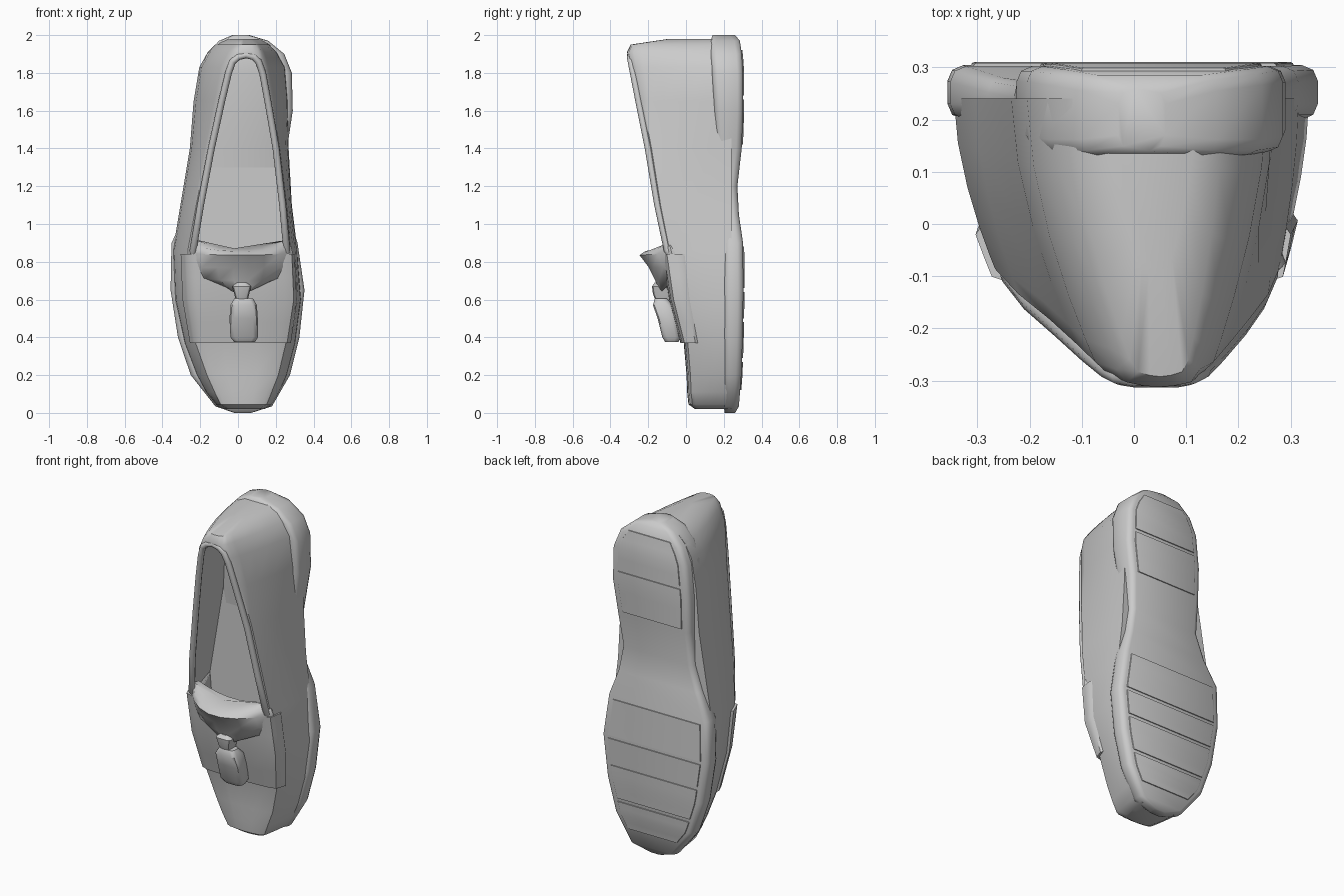
import bpy, bmesh, math

if "Cube" in bpy.data.objects:
    bpy.data.objects.remove(bpy.data.objects["Cube"])


def add_mesh(name, rings, angle=40):
    """Skin a list of equal-length closed rings and cap both ends."""
    bm = bmesh.new()
    rows = [[bm.verts.new(p) for p in r] for r in rings]
    n = len(rows[0])
    for a, b in zip(rows, rows[1:]):
        for i in range(n):
            j = (i + 1) % n
            bm.faces.new((a[i], a[j], b[j], b[i]))
    bm.faces.new(rows[0])
    bm.faces.new(rows[-1])
    bmesh.ops.recalc_face_normals(bm, faces=bm.faces)
    me = bpy.data.meshes.new(name)
    bm.to_mesh(me)
    bm.free()
    smooth(me, angle)
    ob = bpy.data.objects.new(name, me)
    bpy.context.collection.objects.link(ob)
    return ob


def smooth(me, angle):
    for p in me.polygons:
        p.use_smooth = True
    me.set_sharp_from_angle(angle=math.radians(angle))


def at(table, z):
    """Linear look-up of a station table at height z."""
    for a, b in zip(table, table[1:]):
        if z <= b[0]:
            t = (z - a[0]) / (b[0] - a[0])
            return [z] + [u + (v - u) * t for u, v in zip(a[1:], b[1:])]
    return list(table[-1])


def dome(z, bl, br, tl, tr, yt, yb=0.24, crown=0.012):
    """Upper cross-section: bulging side walls and a slightly crowned top."""
    steps = [0, 0.25, 0.5, 0.72, 0.88, 0.96]
    side = lambda b, t: [(b + (t - b) * s ** 1.7, yb + (yt - yb) * s, z) for s in steps]
    top = [(tl + (tr - tl) * k, yt - crown * math.sin(math.pi * k), z)
           for k in (0.08, 0.3, 0.5, 0.7, 0.92)]
    return side(bl, tl) + top + side(br, tr)[::-1]


def slab(z, l, r, y0, y1, c=0.03):
    """Rounded rectangle cross-section."""
    c = min(c, (r - l) / 3, (y1 - y0) / 3)
    d = c * 0.3
    return [(l + c, y0, z), (l + d, y0 + d, z), (l, y0 + c, z),
            (l, y1 - c, z), (l + d, y1 - d, z), (l + c, y1, z),
            (r - c, y1, z), (r - d, y1 - d, z), (r, y1 - c, z),
            (r, y0 + c, z), (r - d, y0 + d, z), (r - c, y0, z)]


# Upper: z, base left/right, top left/right, top y
UPPER = [(0.02, -.08, .14, -.05, .11, .06), (0.045, -.12, .18, -.09, .15, .025),
         (0.11, -.17, .22, -.12, .175, .018),
         (0.2, -.22, .26, -.16, .21, .015), (0.37, -.285, .305, -.22, .25, .0),
         (0.6, -.335, .335, -.25, .285, -.06), (0.86, -.345, .315, -.26, .275, -.1),
         (1.1, -.305, .285, -.215, .255, -.15), (1.4, -.255, .268, -.155, .217, -.2),
         (1.65, -.235, .268, -.10, .175, -.25), (1.83, -.205, .255, -.065, .145, -.285),
         (1.91, -.16, .21, -.025, .12, -.30), (1.95, -.12, .17, 0, .1, -.28),
         (1.98, -.06, .12, .01, .07, -.08)]
upper = add_mesh("upper", [dome(*s) for s in UPPER])

# Foot opening: z, left, right
OPENING = [(0.86, -.23, .25), (1.1, -.19, .228), (1.4, -.133, .193),
           (1.65, -.078, .15), (1.8, -.042, .122), (1.86, -.02, .1), (1.885, .01, .075)]


# Cavity cutter: hollow toe, then walls that widen towards the footbed
def cavity(z, l, r, top, reach):
    _, bl, br, *_ = at(UPPER, z)
    inset = 0.04
    return [(bl + inset, .17, z), (l, top, z), (l, top - reach, z),
            (r, top - reach, z), (r, top, z), (br - inset, .17, z)]


cut = [cavity(.25, -.12, .16, .08, .01), cavity(.5, -.2, .23, .04, .01),
       cavity(.845, -.22, .24, -.03, .01)]
cut += [cavity(z, l, r, at(UPPER, z)[5], .3) for z, l, r in OPENING]
cut.append(cavity(1.91, .02, .06, -.1, .01))
cutter = add_mesh("cavity_cutter", cut)
mod = upper.modifiers.new("cavity", 'BOOLEAN')
mod.object = cutter
mod.operation = 'DIFFERENCE'
mod.solver = 'EXACT'
dg = bpy.context.evaluated_depsgraph_get()
upper.data = bpy.data.meshes.new_from_object(upper.evaluated_get(dg))
upper.modifiers.clear()
bpy.data.objects.remove(cutter)
smooth(upper.data, 40)

# Rolled rim around the opening, its ends tucked under the tongue
rim_pts = [(-.235, -.06, .82)] + [(l - .008, at(UPPER, z)[5], z) for z, l, r in OPENING]
rim_pts += [(.043, -.295, 1.895)]
rim_pts += [(r + .008, at(UPPER, z)[5], z) for z, l, r in OPENING[::-1]] + [(.255, -.06, .82)]
cu = bpy.data.curves.new("rim", 'CURVE')
cu.dimensions = '3D'
cu.bevel_depth = 0.018
cu.bevel_resolution = 2
cu.use_fill_caps = True
sp = cu.splines.new('POLY')
sp.points.add(len(rim_pts) - 1)
for p, c in zip(sp.points, rim_pts):
    p.co = (*c, 1)
sp.use_smooth = True
bpy.context.collection.objects.link(bpy.data.objects.new("rim", cu))

# Sole with waist and thicker heel: z, left, right, inner y, outer y
SOLE = [(0.0, -.02, .07, .205, .26), (.035, -.12, .18, .2, .28), (.2, -.25, .275, .2, .293),
        (.4, -.318, .325, .2, .3), (.65, -.357, .352, .2, .304), (.9, -.352, .315, .2, .302),
        (1.05, -.28, .265, .195, .28), (1.2, -.23, .24, .18, .272), (1.4, -.225, .26, .16, .295),
        (1.6, -.225, .29, .15, .302), (1.8, -.205, .285, .138, .302), (1.9, -.165, .245, .132, .296),
        (1.97, -.1, .16, .132, .285), (2.0, -.03, .06, .14, .26)]
add_mesh("sole", [slab(*s) for s in SOLE], 50)


# Tread pads on the ground side
def pad(name, z0, z1, margin=0.045):
    rings = []
    for k in range(5):
        z, l, r, _, y = at(SOLE, z0 + (z1 - z0) * k / 4)
        rings.append(slab(z, l + margin, r - margin, y - .02, y + .006, .006))
    add_mesh(name, rings, 30)


for i, (a, b) in enumerate([(.12, .27), (.29, .48), (.5, .64), (.66, .88), (1.42, 1.66), (1.68, 1.92)]):
    pad(f"tread_pad_{i + 1}", a, b)


# Saddle strap: a thin shell following the vamp surface
def strap(z, lift):
    pts = dome(*at(UPPER, z))[3:-3]
    shell = [(.015 + (x - .015) * (1 + lift), y - lift * .7, z) for x, y, z in pts]
    return shell + [(x * .95, y + .015, z) for x, y, z in pts[::-1]]


add_mesh("vamp_strap", [strap(z, .025) for z in (.37, .48, .6, .72, .84)], 50)


# Flared tongue: z, half width, centre y, edge y, rise of the corners
def arc(z, w, yc, ye, lift):
    ks = [-1, -.75, -.45, -.15, .15, .45, .75, 1]
    out = [(.015 + w * k, ye + (yc - ye) * (1 - k * k), z + lift * k * k) for k in ks]
    back = [(.015 + w * .96 * k, ye + .03, z + lift * k * k) for k in ks[::-1]]
    return out + back


TONGUE = [(.63, .1, -.14, -.08, .06), (.7, .25, -.165, -.06, .02), (.77, .275, -.2, -.06, .0),
          (.835, .275, -.25, -.075, .01), (.855, .265, -.22, -.085, .03), (.87, .24, -.12, -.095, .045)]
add_mesh("tongue", [arc(*t) for t in TONGUE], 50)

# Hanging tassel and its knot
add_mesh("tassel", [slab(*s, c=.025) for s in [
    (.375, -.02, .09, -.11, -.04), (.4, -.04, .105, -.125, -.03), (.5, -.045, .105, -.15, -.05),
    (.57, -.04, .1, -.175, -.07), (.605, -.02, .08, -.165, -.1)]])
add_mesh("tassel_knot", [slab(*s, c=.02) for s in [
    (.59, -.01, .05, -.16, -.08), (.63, -.02, .06, -.175, -.08), (.67, -.03, .07, -.18, -.1),
    (.69, -.01, .05, -.165, -.1)]])
